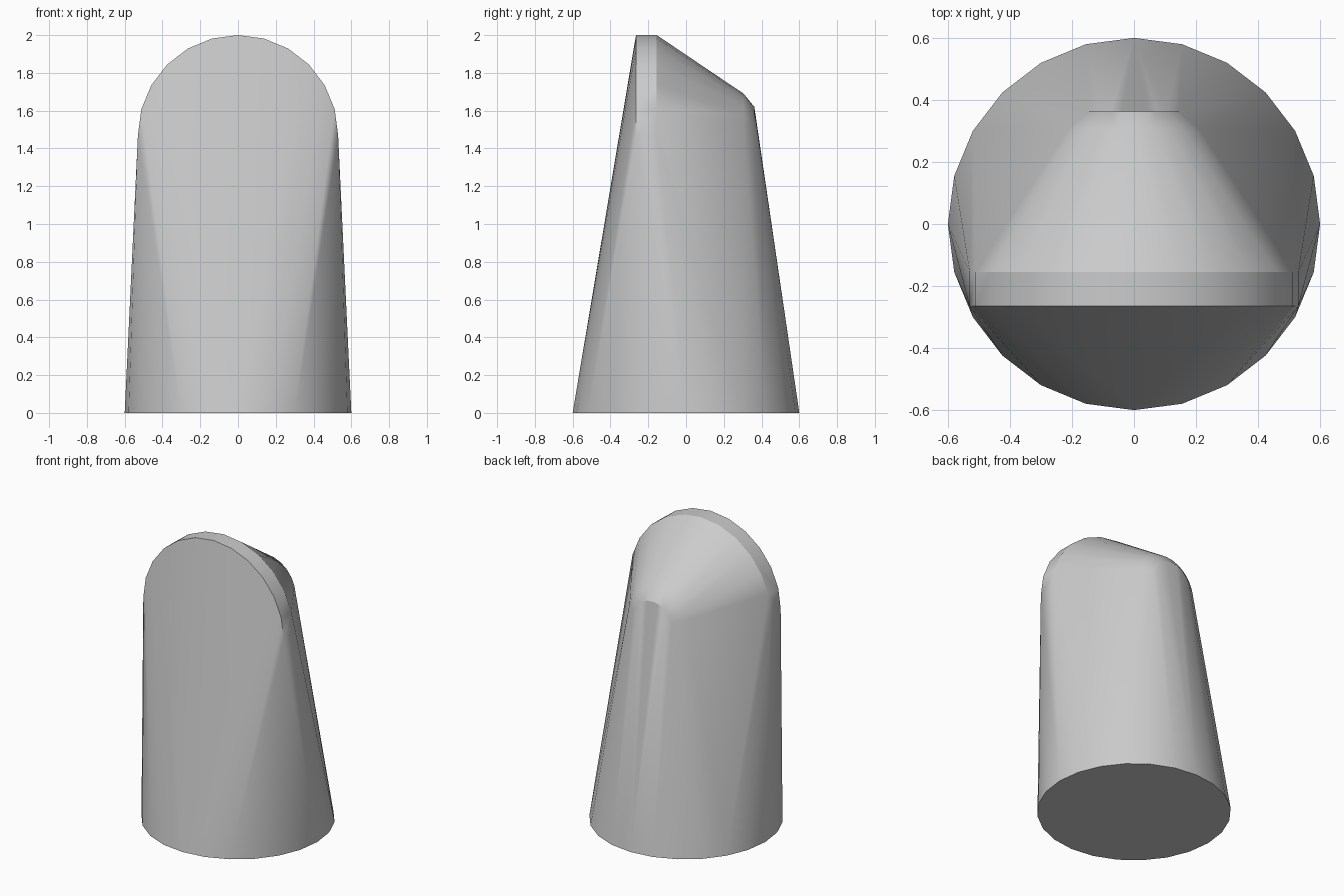
import bpy
import bmesh
import math
from mathutils import Vector

cube = bpy.data.objects.get("Cube")
if cube:
    bpy.data.objects.remove(cube, do_unlink=True)

SIDES = 24
AXIS_Z = 1.47  # height of the upper discs' shared axis


def ring(bm, radius, place):
    """Add a ring of loose vertices; place maps two circle coordinates to 3D."""
    for i in range(SIDES):
        a = math.tau * i / SIDES
        bm.verts.new(place(radius * math.cos(a), radius * math.sin(a)))


bm = bmesh.new()

# Round foot
ring(bm, 0.6, lambda u, v: Vector((u, v, 0)))

# Upright discs: broad front rim, then the small bevelled back end
for radius, y in ((0.53, -0.265), (0.53, -0.155), (0.22, 0.305), (0.15, 0.362)):
    ring(bm, radius, lambda u, v: Vector((u, y, AXIS_Z + v)))

# Stretch one tapered skin over the foot and discs
hull = bmesh.ops.convex_hull(bm, input=bm.verts[:])
inside = {g for g in hull["geom_interior"] + hull["geom_unused"]
          if isinstance(g, bmesh.types.BMVert)}
bmesh.ops.delete(bm, geom=list(inside), context='VERTS')
bmesh.ops.dissolve_limit(bm, angle_limit=math.radians(0.5),
                         verts=bm.verts[:], edges=bm.edges[:])
bmesh.ops.recalc_face_normals(bm, faces=bm.faces[:])

mesh = bpy.data.meshes.new("tapered_body")
bm.to_mesh(mesh)
bm.free()
body = bpy.data.objects.new("tapered_body", mesh)
bpy.context.collection.objects.link(body)

# Plain grey finish
grey = bpy.data.materials.new("light_grey")
grey.use_nodes = True
colour = (0.6, 0.6, 0.6, 1)
grey.diffuse_color = colour
grey.node_tree.nodes["Principled BSDF"].inputs["Base Color"].default_value = colour
mesh.materials.append(grey)

# Smooth sides with crisp rim and foot
bpy.ops.object.select_all(action='DESELECT')
body.select_set(True)
bpy.context.view_layer.objects.active = body
bpy.ops.object.shade_smooth_by_angle(angle=math.radians(30))
